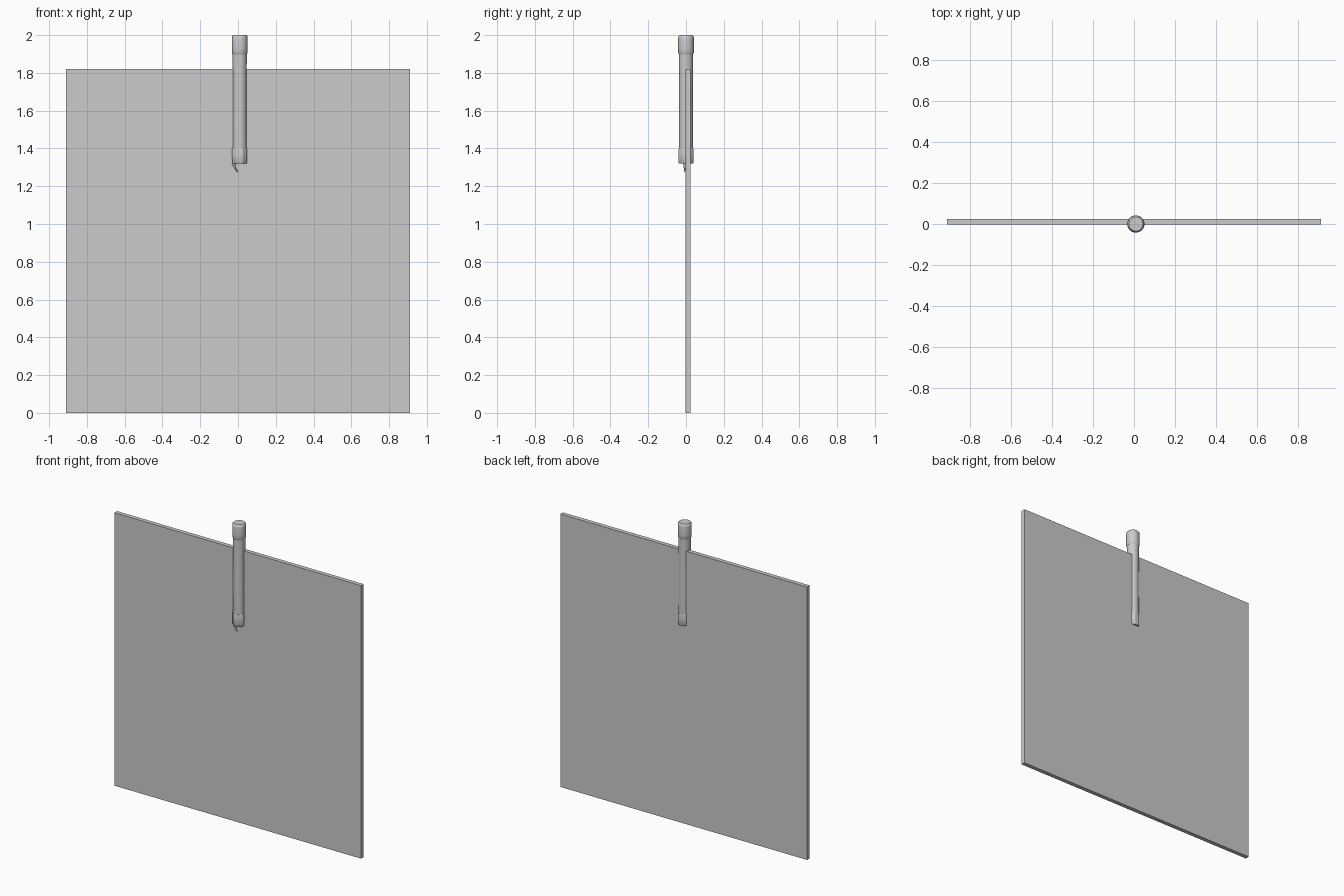
import bpy, bmesh, math

if "Cube" in bpy.data.objects:
    bpy.data.objects.remove(bpy.data.objects["Cube"])

CX, CY = 0.009, 0.0  # axis of the handle


def make_object(name, bm, smooth_angle=None):
    bmesh.ops.recalc_face_normals(bm, faces=bm.faces)
    mesh = bpy.data.meshes.new(name)
    bm.to_mesh(mesh)
    bm.free()
    ob = bpy.data.objects.new(name, mesh)
    bpy.context.collection.objects.link(ob)
    if smooth_angle:
        bpy.ops.object.select_all(action='DESELECT')
        ob.select_set(True)
        bpy.context.view_layer.objects.active = ob
        bpy.ops.object.shade_smooth_by_angle(angle=math.radians(smooth_angle))
    return ob


def skin(name, rings, angle):
    """Join equal-sized rings of points and cap both ends."""
    bm = bmesh.new()
    loops = [[bm.verts.new(p) for p in ring] for ring in rings]
    n = len(loops[0])
    for a, b in zip(loops, loops[1:]):
        for i in range(n):
            j = (i + 1) % n
            bm.faces.new((a[i], a[j], b[j], b[i]))
    bm.faces.new(loops[0])
    bm.faces.new(loops[-1])
    return make_object(name, bm, angle)


def lathe(name, profile, sides=32, flute=0.0, flutes=8, angle=40):
    """Revolve (radius, z) points about the handle axis, optionally fluted."""
    rings = []
    for r, z in profile:
        ring = []
        for i in range(sides):
            t = 2 * math.pi * i / sides
            rr = r - flute * (0.5 + 0.5 * math.cos(flutes * t))
            ring.append((CX + rr * math.cos(t), CY + rr * math.sin(t), z))
        rings.append(ring)
    return skin(name, rings, angle)


# flat square panel
bm = bmesh.new()
bmesh.ops.create_cube(bm, size=1)
for v in bm.verts:
    v.co = (v.co.x * 1.82, v.co.y * 0.028 + 0.011, (v.co.z + 0.5) * 1.82)
make_object("panel", bm)

# slightly waisted handle shaft
lathe("handle_shaft", [(0.036, 1.36), (0.037, 1.42), (0.0365, 1.55),
                       (0.0365, 1.70), (0.037, 1.82), (0.038, 1.91)])

# rounded collar on top
lathe("top_collar", [(0.038, 1.898), (0.0415, 1.905), (0.042, 1.93),
                     (0.042, 1.98), (0.040, 1.994), (0.034, 2.0)])

# fluted collar at the lower end
lathe("lower_collar", [(0.040, 1.402), (0.042, 1.395), (0.042, 1.36),
                       (0.041, 1.325), (0.038, 1.32)],
      sides=48, flute=0.003)

# small curved spike hanging under the lower collar
path = [(-0.024, 1.325, 0.009), (-0.019, 1.305, 0.006),
        (-0.011, 1.288, 0.004), (0.0, 1.272, 0.001)]
skin("hanging_spike",
     [[(x + r * math.cos(math.tau * i / 8), -0.007 + r * math.sin(math.tau * i / 8), z)
       for i in range(8)] for x, z, r in path], 50)
